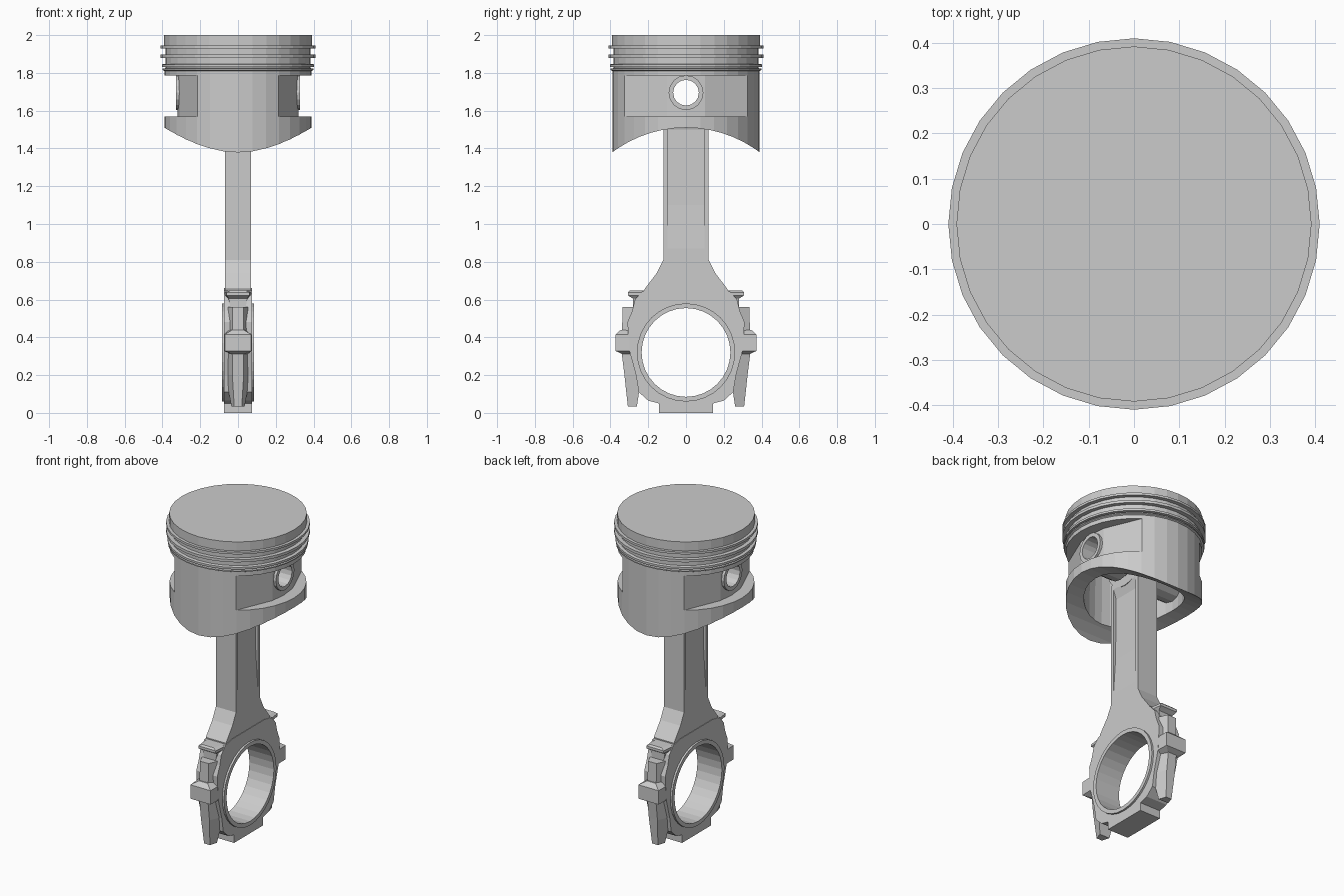
import bpy, bmesh, math

if "Cube" in bpy.data.objects:
    bpy.data.objects.remove(bpy.data.objects["Cube"])

PIN_Z, BIG_Z, SIDES = 1.695, 0.32, 32


def make(name, verts, faces):
    me = bpy.data.meshes.new(name)
    me.from_pydata(verts, [], faces)
    bm = bmesh.new()
    bm.from_mesh(me)
    bmesh.ops.recalc_face_normals(bm, faces=bm.faces)
    bm.to_mesh(me)
    bm.free()
    ob = bpy.data.objects.new(name, me)
    bpy.context.collection.objects.link(ob)
    return ob


def bridge(name, loops, caps=True, closed=False):
    n, m = len(loops[0]), len(loops)
    verts = [v for lp in loops for v in lp]
    faces = [(i * n + j, i * n + (j + 1) % n, (i + 1) % m * n + (j + 1) % n, (i + 1) % m * n + j)
             for i in range(m if closed else m - 1) for j in range(n)]
    if caps:
        faces += [tuple(range(n)), tuple(range((m - 1) * n, m * n))]
    return make(name, verts, faces)


def prism(name, pts, axis, lo, hi):
    place = {'x': lambda a, b, c: (c, a, b), 'y': lambda a, b, c: (a, c, b),
             'z': lambda a, b, c: (a, b, c)}[axis]
    return bridge(name, [[place(a, b, c) for a, b in pts] for c in (lo, hi)])


def circle(r, cz, n=SIDES):
    return [(r * math.cos(2 * math.pi * i / n), cz + r * math.sin(2 * math.pi * i / n)) for i in range(n)]


def tube(name, r_out, r_in, cz, lo, hi, n=SIDES):
    loops = [[(x, a, b) for a, b in circle(r, cz, n)]
             for r, x in ((r_out, lo), (r_out, hi), (r_in, hi), (r_in, lo))]
    return bridge(name, loops, caps=False, closed=True)


def mirrored(half):
    return half + [(-a, b) for a, b in reversed(half)]


def cut(ob, cutter):
    mod = ob.modifiers.new("cut", 'BOOLEAN')
    mod.operation, mod.solver, mod.object = 'DIFFERENCE', 'EXACT', cutter
    cutter.hide_render = True
    bpy.context.view_layer.objects.active = ob
    bpy.ops.object.modifier_apply(modifier=mod.name)
    bpy.data.objects.remove(cutter)


# Piston: turned shell with ring lands and a hollow underside
profile = [(.39, 1.3), (.39, 1.81), (.40, 1.815), (.40, 1.822), (.385, 1.825), (.385, 1.83),
           (.403, 1.832), (.403, 1.845), (.385, 1.848), (.385, 1.88), (.41, 1.88), (.41, 1.897),
           (.385, 1.897), (.385, 1.93), (.41, 1.93), (.41, 1.944), (.392, 1.944), (.392, 2.0)]
hollow = [(.2, 1.87), (.28, 1.83), (.29, 1.3)]


def ring(r, z):
    return [(a, b, z) for a, b in circle(r, 0)]


piston = bridge("piston", [ring(r, z) for r, z in reversed(hollow)][::-1] + [ring(r, z) for r, z in profile])

# Arched skirt bottom
cut(piston, prism("skirt_cutter", circle(.65, .86, 64), 'x', -1, 1))

# Side pockets and wrist pin bores
for s in (1, -1):
    pocket = [(.162, -.45), (.31, -.1), (.32, 0), (.31, .1), (.162, .45), (.6, .45), (.6, -.45)]
    cut(piston, prism("pocket_cutter", [(s * a, b) for a, b in pocket], 'z', 1.57, 1.785))
cut(piston, prism("bore_cutter", circle(.082, PIN_Z, 16), 'x', -1, 1))

# Wrist pin, pin bosses and rod small end
tube("wrist_pin", .092, .068, PIN_Z, -.328, .328, 16)
for side, s in (("right", 1), ("left", -1)):
    tube("pin_boss_" + side, .125, .085, PIN_Z, s * .1, s * .295, 16)
tube("rod_small_end", .15, .085, PIN_Z, -.07, .07, 24)

# Rod shank with shallow tapering panels
shank = prism("rod_shank", mirrored([(.12, 1.59), (.12, .81), (.155, .74), (.22, .655), (.22, .6)]),
              'x', -.07, .07)
for s in (1, -1):
    panel = [(.07, .87), (.055, 1.1), (.05, 1.5), (.07, 1.56), (.1, 1.56), (.1, .87)]
    cut(shank, prism("panel_cutter", [(s * a, b) for a, b in panel], 'y', -.098, .098))

# Big end with crank bore and raised bearing shell
big_end = prism("rod_big_end", mirrored([(.16, .66), (.23, .645), (.27, .6), (.285, .54), (.31, .48),
                                         (.30, .33), (.265, .2), (.25, .11), (.2, .065),
                                         (.143, .05), (.143, 0)]), 'x', -.073, .073)
cut(big_end, prism("crank_cutter", circle(.245, BIG_Z), 'x', -1, 1))
tube("bearing_shell", .26, .235, BIG_Z, -.085, .085)


# Bolt lugs, shoulders and bolt heads: rows of z, inner y, outer y, inner and outer half width
def lug(name, s, rows):
    bridge(name, [[(-wi, s * yi, z), (wi, s * yi, z), (wo, s * yo, z), (-wo, s * yo, z)]
                  for z, yi, yo, wi, wo in rows])


for side, s in (("right", 1), ("left", -1)):
    lug("bolt_lug_" + side, s, [(.035, .26, .308, .035, .02), (.2, .235, .326, .066, .03),
                                (.33, .262, .342, .066, .03), (.56, .25, .335, .066, .03)])
    lug("cap_shoulder_" + side, s, [(.31, .27, .335, .05, .03), (.328, .27, .373, .073, .07),
                                    (.415, .27, .373, .073, .07), (.44, .27, .345, .05, .03)])
    lug("bolt_head_" + side, s, [(.54, .2, .28, .035, .035), (.605, .2, .28, .055, .05),
                                 (.622, .2, .308, .073, .06), (.638, .2, .308, .073, .06),
                                 (.648, .22, .298, .055, .04)])
